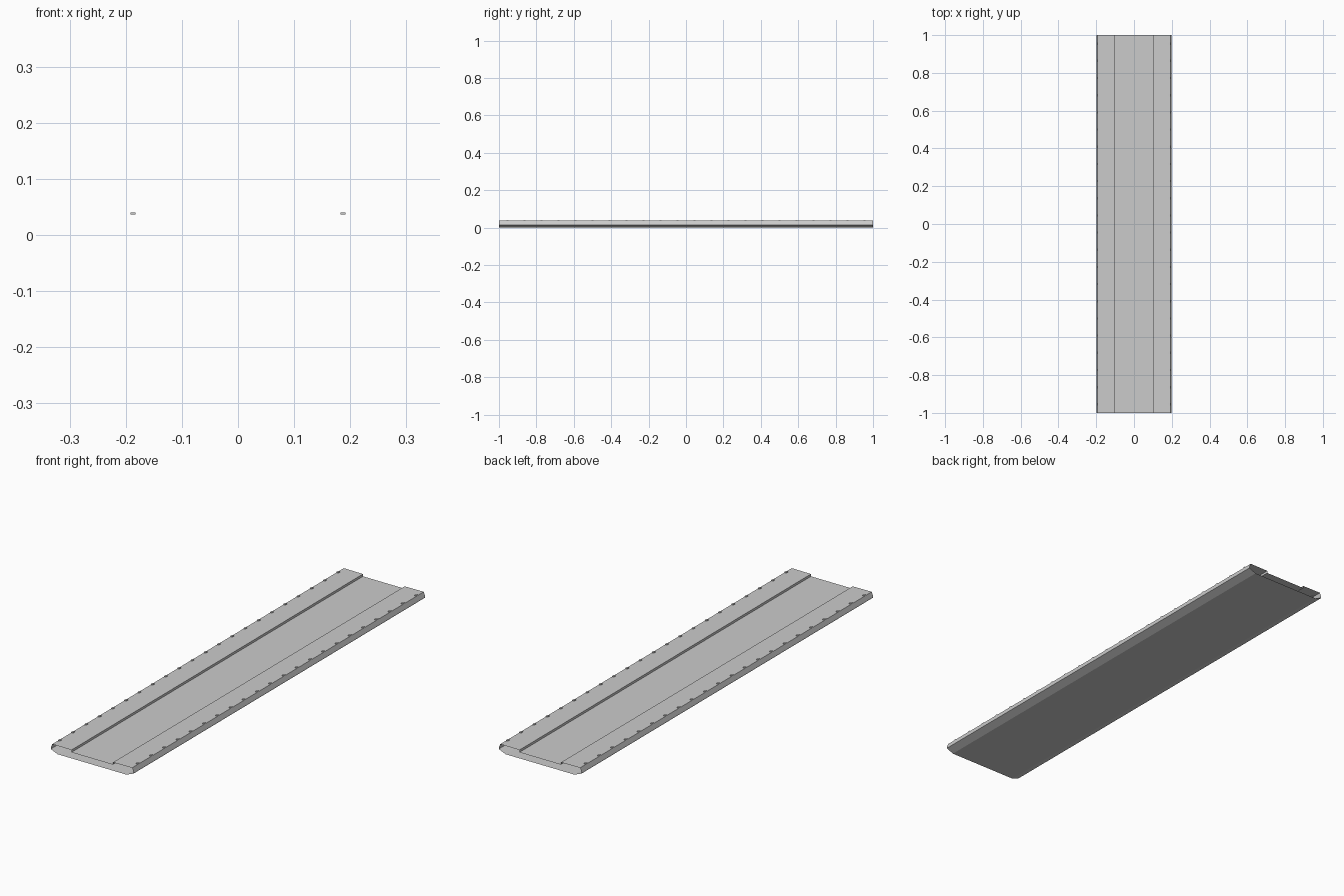
import bpy, bmesh

if "Cube" in bpy.data.objects:
    bpy.data.objects.remove(bpy.data.objects["Cube"])

HALF = 1.0

def mesh_object(name, bm):
    me = bpy.data.meshes.new(name)
    bm.to_mesh(me)
    bm.free()
    ob = bpy.data.objects.new(name, me)
    bpy.context.collection.objects.link(ob)
    return ob

def extrude_profile(name, pts):
    """Sweep an open or closed x/z outline along y, leaving the ends open."""
    bm = bmesh.new()
    rows = [[bm.verts.new((x, y, z)) for x, z in pts] for y in (-HALF, HALF)]
    n = len(pts)
    for i in range(n):
        j = (i + 1) % n
        bm.faces.new((rows[0][i], rows[0][j], rows[1][j], rows[1][i]))
    bmesh.ops.recalc_face_normals(bm, faces=bm.faces)
    return mesh_object(name, bm)

# hollow sheet-metal panel: bottom, flared side, raised flange, recessed centre
right = [(0.165, 0), (0.199, 0.014), (0.199, 0.018), (0.192, 0.037),
         (0.10, 0.036), (0.10, 0.026)]
left = [(-x, z) for x, z in reversed(right)]
extrude_profile("panel_shell", right + left)

# rows of tiny raised grip ribs along both outer edges
bm = bmesh.new()
count = 22
for side in (-1, 1):
    for i in range(count):
        y = -HALF + (i + 0.5) * 2 * HALF / count
        r = bmesh.ops.create_cube(bm, size=1)
        for v in r["verts"]:
            v.co.x = side * 0.1875 + v.co.x * 0.009
            v.co.y = y + v.co.y * 0.012
            v.co.z = 0.038 + v.co.z * 0.004
mesh_object("edge_ribs", bm)
